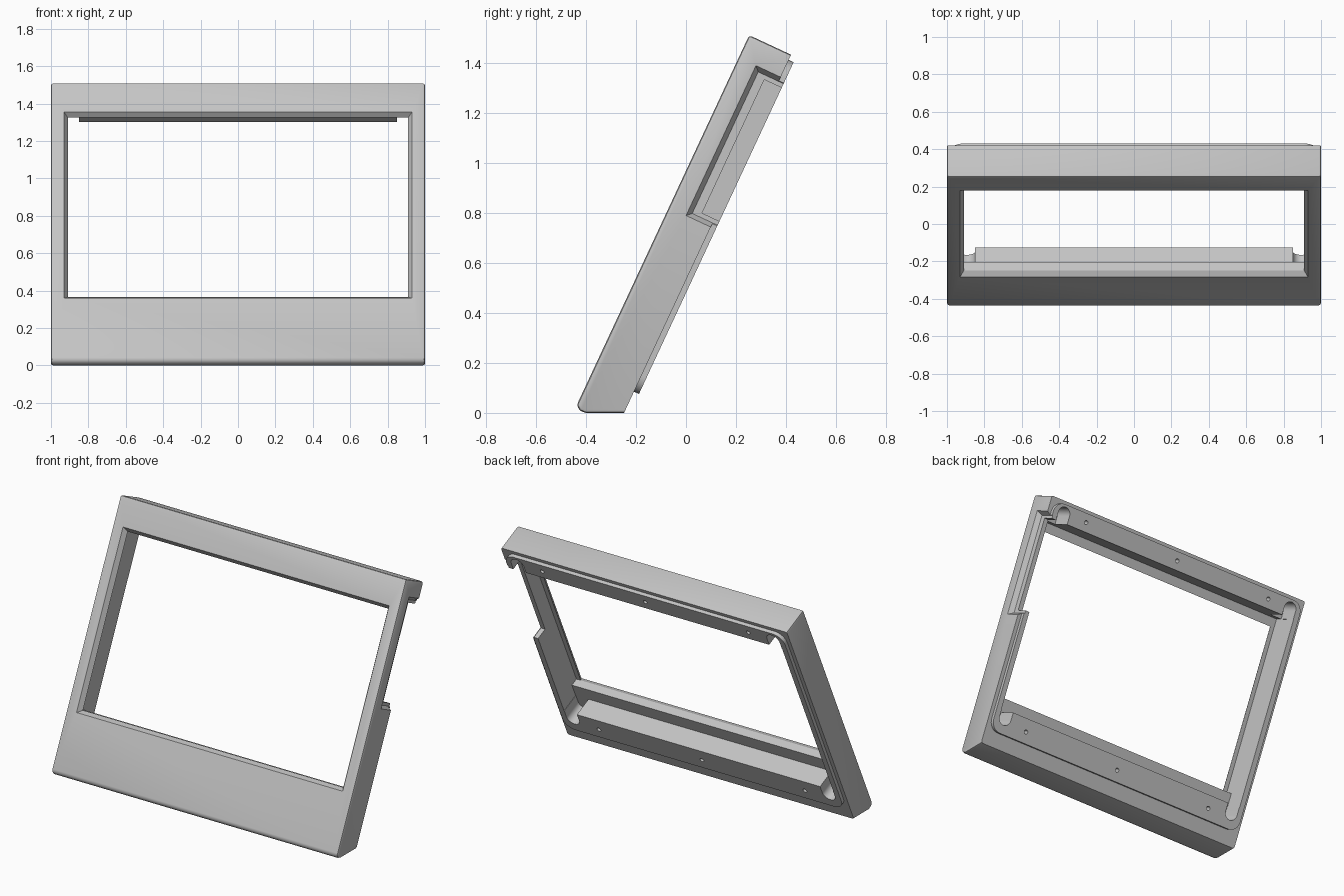
import bpy, bmesh
from math import radians, sin, cos, pi
from mathutils import Matrix

cube = bpy.data.objects.get("Cube")
if cube:
    bpy.data.objects.remove(cube, do_unlink=True)

grey = bpy.data.materials.new("light_grey")
grey.use_nodes = True
COLOUR = (0.55, 0.55, 0.55, 1)
grey.diffuse_color = COLOUR
grey.node_tree.nodes["Principled BSDF"].inputs["Base Color"].default_value = COLOUR

# Built upright: x across, y from front to back, z up the panel; tilted at the end.
THICK, LIP_BACK, TOP = 0.185, 0.207, 1.668


def loft(name, ring_a, ring_b, bevel=0):
    """Solid between two matching rings; optional bevel on all but the back edges."""
    bm = bmesh.new()
    a = [bm.verts.new(p) for p in ring_a]
    b = [bm.verts.new(p) for p in ring_b]
    bm.faces.new(a)
    bm.faces.new(b)
    n = len(a)
    for i in range(n):
        j = (i + 1) % n
        bm.faces.new((a[i], a[j], b[j], b[i]))
    bmesh.ops.recalc_face_normals(bm, faces=bm.faces)
    if bevel:
        edges = [e for e in bm.edges
                 if any(v.co.y < THICK - 0.001 for v in e.verts)
                 and e.calc_face_angle() > radians(45)]
        bmesh.ops.bevel(bm, geom=edges, offset=bevel, segments=2, profile=0.5, affect='EDGES')
    mesh = bpy.data.meshes.new(name)
    bm.to_mesh(mesh)
    bm.free()
    mesh.materials.append(grey)
    obj = bpy.data.objects.new(name, mesh)
    bpy.context.collection.objects.link(obj)
    return obj


def rect(half, low, high, y):
    return [(-half, y, low), (half, y, low), (half, y, high), (-half, y, high)]


def rounded(x0, x1, z0, z1, r, y, steps=8):
    """Rounded rectangle facing the back."""
    corners = [(x1 - r, z1 - r), (x0 + r, z1 - r), (x0 + r, z0 + r), (x1 - r, z0 + r)]
    return [(cx + r * cos(a), y, cz + r * sin(a))
            for k, (cx, cz) in enumerate(corners)
            for a in [(k + i / steps) * pi / 2 for i in range(steps + 1)]]


def side_rect(x, y, low, high):
    return [(x, y, low), (x, 0.3, low), (x, 0.3, high), (x, y, high)]


# Main body: side profile with a level foot and softened front toe
profile = [(0, TOP), (THICK, TOP), (THICK, 0.0863), (0.047, 0.022), (0.021, 0.0187), (0, 0.035)]
frame = loft("display_frame", [(-1, y, z) for y, z in profile],
             [(1, y, z) for y, z in profile], bevel=0.012)

# Raised lip around the back
lip = loft("back_lip", rounded(-0.975, 0.975, 0.18, 1.645, 0.07, 0.15),
           rounded(-0.975, 0.975, 0.18, 1.645, 0.07, LIP_BACK))

cutters = [
    # Window with chamfered front edge
    loft("window_chamfer", rect(0.95, 0.377, 1.515, -0.03), rect(0.91, 0.417, 1.475, 0.03)),
    loft("window_cut", rect(0.91, 0.417, 1.475, 0.02), rect(0.91, 0.417, 1.475, 0.3)),
    # Stepped pocket behind the window, leaving a ledge along the bottom
    loft("panel_pocket", rect(0.94, 0.417, 1.533, 0.03), rect(0.94, 0.417, 1.533, 0.3)),
    loft("rear_pocket", rect(0.94, 0.33, 1.533, 0.08), rect(0.94, 0.33, 1.533, 0.3)),
    # Access notch in the left side: tapered outside, smaller inside
    loft("side_notch_outer", side_rect(1.03, 0.057, 0.889, 1.588), side_rect(0.97, 0.095, 0.925, 1.55)),
    loft("side_notch_inner", side_rect(0.98, 0.13, 0.943, 1.532), side_rect(0.92, 0.13, 0.943, 1.532)),
]

# Round-ended corner slots
for side in (-1, 1):
    x0, x1 = sorted((side * 0.85, side * 0.938))
    cutters.append(loft("corner_slot", rounded(x0, x1, 0.235, 1.629, 0.0435, 0.08),
                        rounded(x0, x1, 0.235, 1.629, 0.0435, 0.3)))

# Screw holes along the top and bottom rails
for z in (0.25, 1.59):
    for x in (-0.72, 0, 0.72):
        hole = [[(x + 0.013 * cos(i * pi / 8), y, z + 0.013 * sin(i * pi / 8)) for i in range(16)]
                for y in (0.12, 0.3)]
        cutters.append(loft("screw_hole", *hole))

# Combine the parts into one solid
for tool, operation in [(lip, 'UNION')] + [(c, 'DIFFERENCE') for c in cutters]:
    tool.hide_render = True
    mod = frame.modifiers.new(tool.name, 'BOOLEAN')
    mod.operation = operation
    mod.solver = 'EXACT'
    mod.object = tool

bpy.context.view_layer.update()
deps = bpy.context.evaluated_depsgraph_get()
solid = bpy.data.meshes.new_from_object(frame.evaluated_get(deps))
frame.modifiers.clear()
frame.data = solid
for tool in [lip] + cutters:
    bpy.data.objects.remove(tool, do_unlink=True)

# Lean the frame back on its foot
solid.transform(Matrix.Translation((0, -0.452, 0)) @ Matrix.Rotation(radians(-25), 4, 'X'))
solid.name = "display_frame"
solid.materials.clear()
solid.materials.append(grey)

bpy.ops.object.select_all(action='DESELECT')
frame.select_set(True)
bpy.context.view_layer.objects.active = frame
bpy.ops.object.shade_smooth_by_angle(angle=radians(30))
